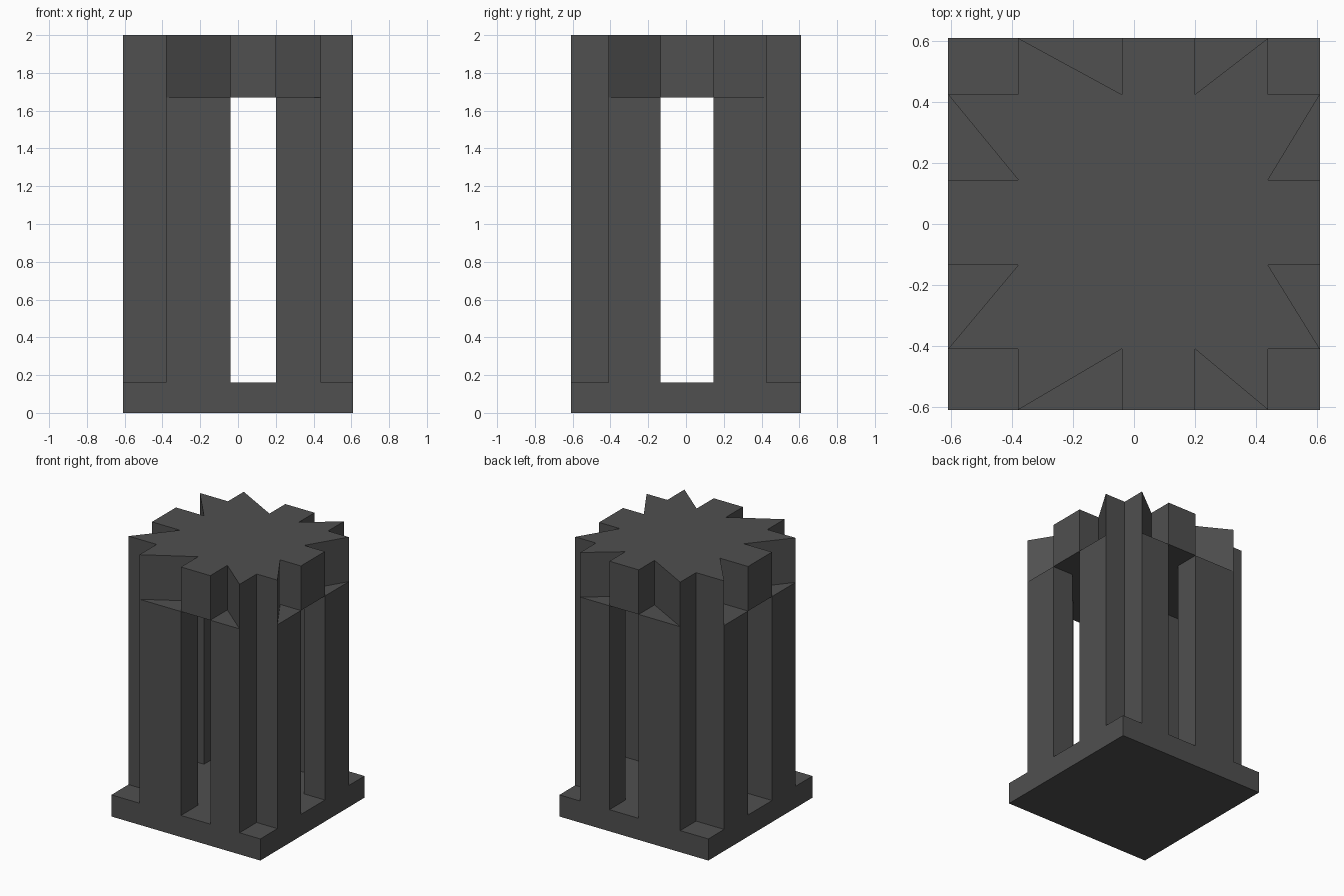
import bpy, bmesh

if "Cube" in bpy.data.objects:
    bpy.data.objects.remove(bpy.data.objects["Cube"])

HALF = 0.61                 # outer half width
Z_BASE, Z_CAP, Z_TOP = 0.16, 1.67, 2.0
XS = (-0.38, -0.04, 0.20, 0.44)     # grid lines across the front
YS = (-0.41, -0.135, 0.145, 0.425)  # grid lines along the side

grey = bpy.data.materials.new("dark_grey")
grey.diffuse_color = (0.08, 0.08, 0.08, 1)
grey.use_nodes = True
grey.node_tree.nodes["Principled BSDF"].inputs["Base Color"].default_value = grey.diffuse_color


def prism(name, outline, z0, z1):
    """Extrude a counter-clockwise plan outline from z0 to z1."""
    bm = bmesh.new()
    face = bm.faces.new([bm.verts.new((x, y, z0)) for x, y in outline])
    ext = bmesh.ops.extrude_face_region(bm, geom=[face], use_keep_orig=True)
    top = [g for g in ext["geom"] if isinstance(g, bmesh.types.BMVert)]
    bmesh.ops.translate(bm, verts=top, vec=(0, 0, z1 - z0))
    bmesh.ops.recalc_face_normals(bm, faces=bm.faces)
    mesh = bpy.data.meshes.new(name)
    bm.to_mesh(mesh)
    bm.free()
    mesh.materials.append(grey)
    obj = bpy.data.objects.new(name, mesh)
    bpy.context.collection.objects.link(obj)
    return obj


def box(name, x0, x1, y0, y1, z0, z1):
    return prism(name, [(x0, y0), (x1, y0), (x1, y1), (x0, y1)], z0, z1)


# Square foot plate
box("base_plate", -HALF, HALF, -HALF, HALF, 0, Z_BASE)

# Eight pillars, two per side, around an open middle
for label, a, b in (("left", XS[0], XS[1]), ("right", XS[2], XS[3])):
    box(f"front_pillar_{label}", a, b, -HALF, YS[0], Z_BASE, Z_CAP)
    box(f"back_pillar_{label}", a, b, YS[3], HALF, Z_BASE, Z_CAP)
for label, a, b in (("front", YS[0], YS[1]), ("back", YS[2], YS[3])):
    box(f"left_pillar_{label}", -HALF, XS[0], a, b, Z_BASE, Z_CAP)
    box(f"right_pillar_{label}", XS[3], HALF, a, b, Z_BASE, Z_CAP)


# Star-shaped cap: each side is tooth, square tab, tooth
def side(grid, inner, outer):
    a, b, c, d = grid
    return [(a, inner), (a, outer), (b, inner), (b, outer),
            (c, outer), (c, inner), (d, outer)]


outline = side(XS, YS[0], -HALF)
outline += [(x, y) for y, x in side(YS, XS[3], HALF)]
outline += side(XS[::-1], YS[3], HALF)
outline += [(x, y) for y, x in side(YS[::-1], XS[0], -HALF)]
prism("star_cap", outline, Z_CAP, Z_TOP)
